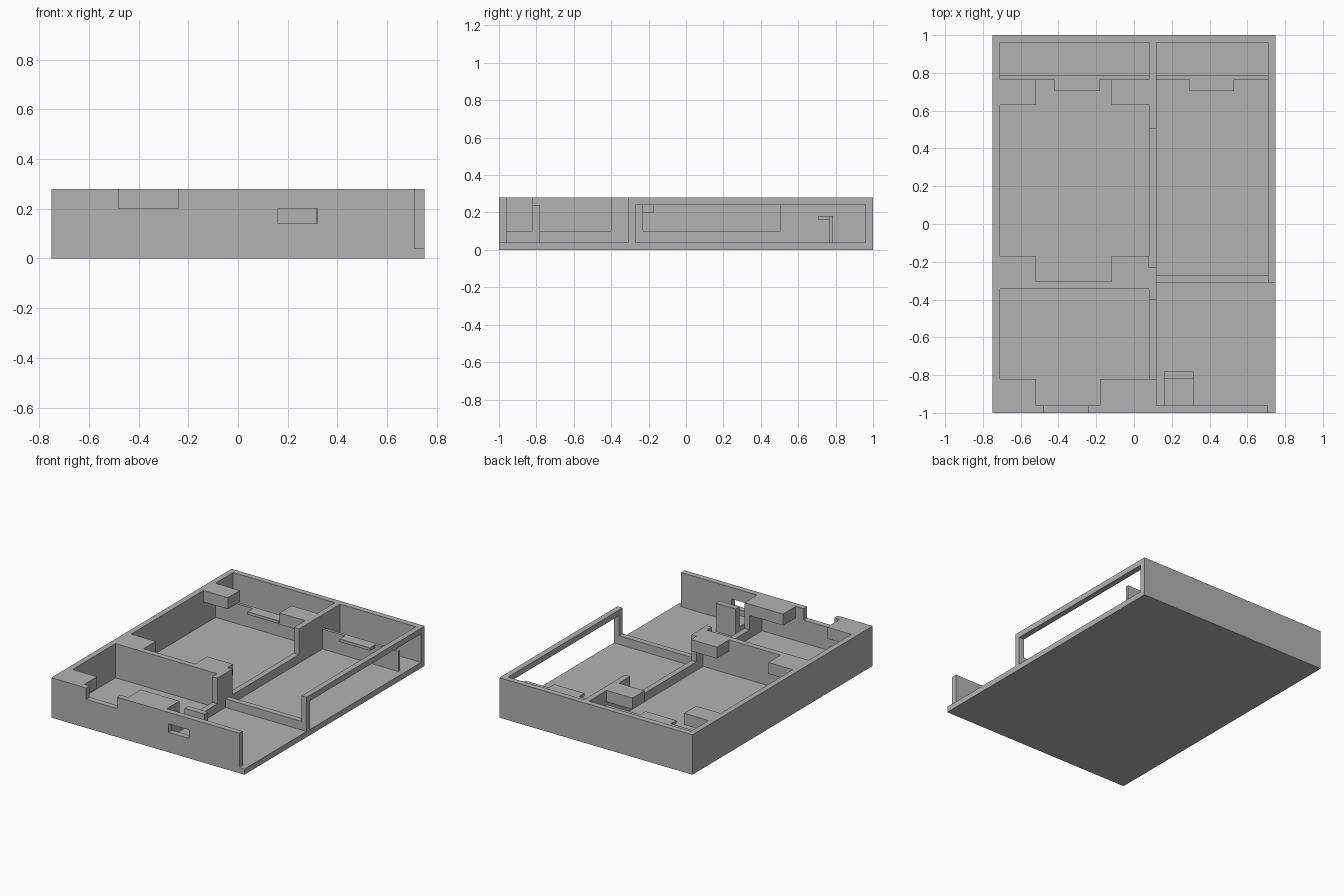
import bpy, bmesh

if "Cube" in bpy.data.objects:
    bpy.data.objects.remove(bpy.data.objects["Cube"])

grey = bpy.data.materials.new("plain_grey")
grey.diffuse_color = (0.45, 0.45, 0.45, 1)
grey.use_nodes = True
grey.node_tree.nodes["Principled BSDF"].inputs["Base Color"].default_value = grey.diffuse_color


def box(name, x0, x1, y0, y1, z0, z1):
    """Axis-aligned block given by its limits."""
    bm = bmesh.new()
    low = [bm.verts.new(p) for p in ((x0, y0, z0), (x1, y0, z0), (x1, y1, z0), (x0, y1, z0))]
    top = [bm.verts.new((v.co.x, v.co.y, z1)) for v in low]
    bm.faces.new(low[::-1])
    bm.faces.new(top)
    for i in range(4):
        j = (i + 1) % 4
        bm.faces.new((low[i], low[j], top[j], top[i]))
    mesh = bpy.data.meshes.new(name)
    bm.to_mesh(mesh)
    bm.free()
    mesh.materials.append(grey)
    obj = bpy.data.objects.new(name, mesh)
    bpy.context.collection.objects.link(obj)
    return obj


def combine(target, operation, *limits):
    """Cut a block from the target or join one to it."""
    helper = box("helper", *limits)
    helper.hide_render = True
    mod = target.modifiers.new("shape", 'BOOLEAN')
    mod.operation = operation
    mod.solver = 'EXACT'
    mod.object = helper
    bpy.context.view_layer.objects.active = target
    bpy.ops.object.modifier_apply(modifier=mod.name)
    bpy.data.objects.remove(helper)


FLOOR, LOW, TAB, TOP, OVER = 0.04, 0.10, 0.20, 0.28, 0.40

# Outer tray block
tray = box("tray", -0.75, 0.75, -1, 1, 0, TOP)

# Rooms: left rear, left front, right rear, open right front
for room in ((-0.71, 0.08, -0.305, 0.96), (-0.71, 0.08, -0.96, -0.345),
             (0.12, 0.71, -0.27, 0.96), (0.12, 0.85, -0.96, -0.31)):
    combine(tray, 'DIFFERENCE', *room, FLOOR, OVER)

# Open front right corner and low divider between the right rooms
combine(tray, 'DIFFERENCE', 0.71, 0.85, -1.1, -0.31, FLOOR, OVER)
combine(tray, 'DIFFERENCE', 0.12, 0.71, -0.40, -0.20, LOW, OVER)

# Overhanging corner tabs, rooted inside the walls
for tab in ((-0.73, -0.52, 0.63, 0.765), (-0.12, 0.10, 0.63, 0.765),
            (-0.73, -0.52, -0.325, -0.17), (-0.12, 0.10, -0.325, -0.17),
            (-0.73, -0.52, -0.98, -0.82), (-0.18, 0.10, -0.98, -0.82)):
    combine(tray, 'UNION', *tab, TAB, TOP)

# Lowered stretches of the long partition
for y0, y1 in ((-0.82, -0.40), (-0.23, 0.505)):
    combine(tray, 'DIFFERENCE', 0.08, 0.14, y0, y1, LOW, OVER)

# Side window, front notch and front port
combine(tray, 'DIFFERENCE', 0.70, 0.85, -0.27, 0.96, FLOOR, 0.24)
combine(tray, 'DIFFERENCE', -0.48, -0.24, -1.1, -0.90, TAB, OVER)
combine(tray, 'DIFFERENCE', 0.16, 0.32, -1.1, -0.90, 0.14, 0.20)

# Merge flat regions left by the cuts
bm = bmesh.new()
bm.from_mesh(tray.data)
bmesh.ops.remove_doubles(bm, verts=bm.verts, dist=0.0005)
bmesh.ops.dissolve_limit(bm, angle_limit=0.01, verts=bm.verts, edges=bm.edges)
bm.to_mesh(tray.data)
bm.free()

# Rear lips with a small clip on each
for side, x0, x1, c0, c1 in (("left", -0.71, 0.08, -0.42, -0.18),
                             ("right", 0.12, 0.71, 0.295, 0.53)):
    box(side + "_rear_lip", x0, x1, 0.765, 0.785, FLOOR, 0.18)
    box(side + "_clip", c0, c1, 0.705, 0.765, 0.16, 0.18)

# Shelf and backstop behind the front port
box("port_shelf", 0.16, 0.315, -0.96, -0.82, FLOOR, LOW)
box("port_backstop", 0.16, 0.315, -0.82, -0.78, FLOOR, 0.24)
